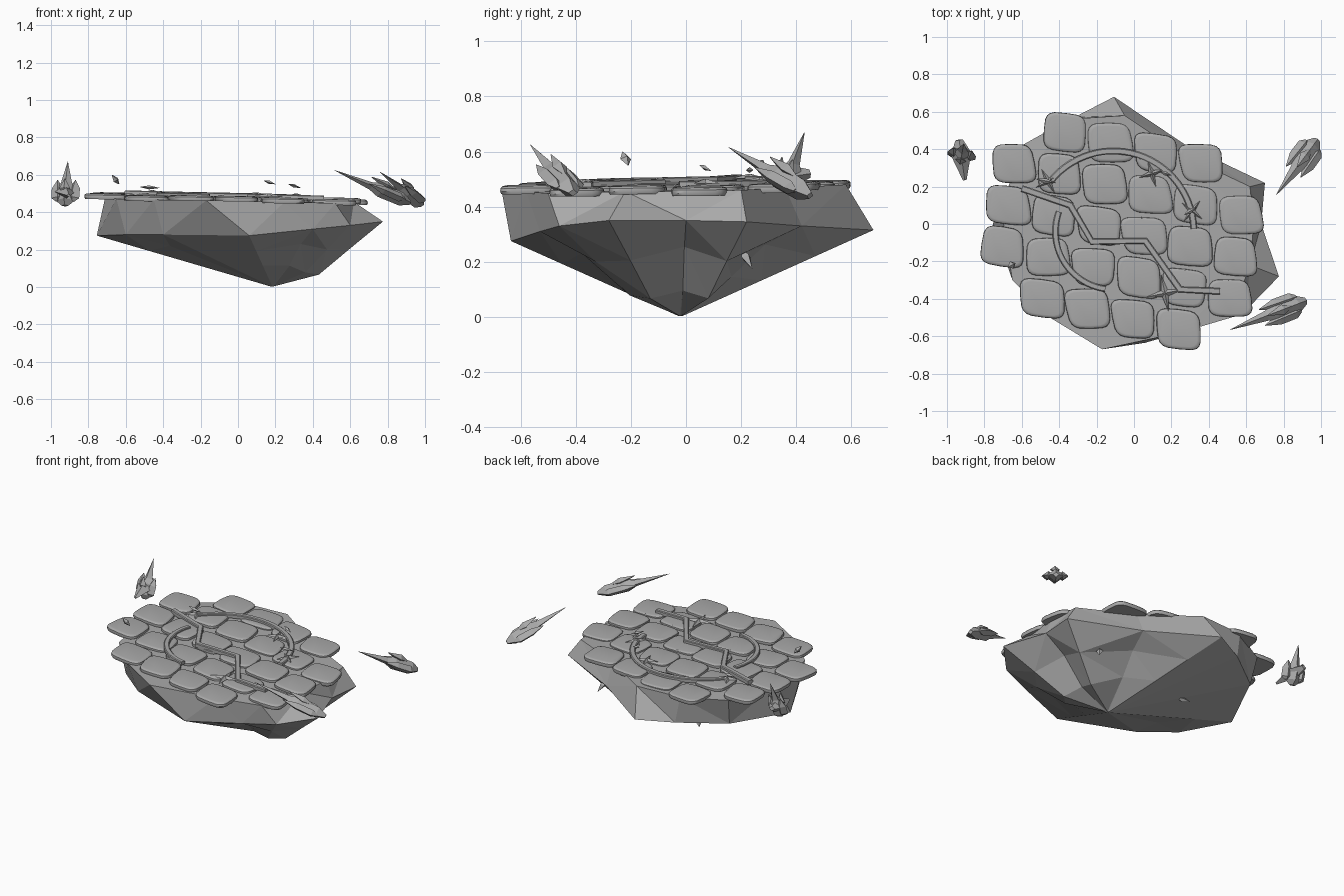
import bpy, bmesh, math, random
from mathutils import Vector

random.seed(4)
if "Cube" in bpy.data.objects:
    bpy.data.objects.remove(bpy.data.objects["Cube"])

stone = bpy.data.materials.new("stone grey")
stone.use_nodes = True
grey = (0.4, 0.4, 0.4, 1)
stone.diffuse_color = grey
stone.node_tree.nodes["Principled BSDF"].inputs["Base Color"].default_value = grey


def finish(name, bm):
    bmesh.ops.recalc_face_normals(bm, faces=bm.faces)
    mesh = bpy.data.meshes.new(name)
    bm.to_mesh(mesh)
    bm.free()
    mesh.materials.append(stone)
    obj = bpy.data.objects.new(name, mesh)
    bpy.context.collection.objects.link(obj)
    return obj


def loft(bm, rings):
    """Skin a stack of equal point rings and cap both ends."""
    loops = [[bm.verts.new(p) for p in ring] for ring in rings]
    n = len(loops[0])
    for a, b in zip(loops, loops[1:]):
        for i in range(n):
            j = (i + 1) % n
            bm.faces.new((a[i], a[j], b[j], b[i]))
    bm.faces.new(loops[0])
    bm.faces.new(loops[-1])


def deck(x, y):
    return 0.486 - 0.022 * x + 0.008 * y


# Floating rock: deck rim, jutting middle rim, then a taper to a low keel
rim = [(.62, -.22, .455), (.64, 0, .455), (.62, .2, .46), (.28, .36, .468), (-.05, .58, .48),
       (-.35, .56, .48), (-.6, .42, .472), (-.71, .08, .48), (-.65, -.3, .472),
       (-.45, -.5, .467), (-.17, -.67, .463), (.25, -.58, .455), (.52, -.5, .448)]
belt = [(.775, -.28, .35), (.68, 0, .35), (.7, .22, .345), (.28, .42, .33), (-.107, .68, .315),
        (-.32, .57, .31), (-.58, .38, .3), (-.755, 0, .275), (-.6, -.3, .28),
        (-.4, -.46, .28), (.06, -.635, .275), (.4, -.53, .31), (.6, -.46, .33)]
apex = Vector((.185, -.02, 0))
valleys = {1: .05, 3: .04, 8: .025, 11: .03}


def keel(t, drop, hollow):
    ring = []
    for i, p in enumerate(belt):
        d = Vector(p) - apex
        q = apex + d * t
        q.z += valleys.get(i, 0) * hollow - drop * max(0, d.normalized().x)
        ring.append(q)
    return ring


bm = bmesh.new()
loft(bm, [rim, belt, keel(.7, .05, 1), keel(.42, .1, .6), keel(.01, 0, 0)])
bmesh.ops.triangulate(bm, faces=bm.faces)
finish("floating_rock", bm)

# Paving slabs: a skewed grid of rounded, chamfered stones
bm = bmesh.new()
for row in range(5):
    columns = range(4) if row in (0, 4) else range(-1, 5)
    for col in columns:
        cx = -.37 + .243 * col - .03 * row
        cy = .49 - .055 * col - .222 * row
        turn = random.uniform(-.16, .02)
        w, h = random.uniform(.112, .121), random.uniform(.1, .108)
        lift = random.uniform(-.005, .005)
        skew, taper = random.uniform(.05, .18), random.uniform(-1, 1)
        outline = []
        for k in range(20):
            a = math.tau * k / 20
            c, s = math.cos(a), math.sin(a)
            x = w * math.copysign(abs(c) ** .5, c)
            y = h * math.copysign(abs(s) ** .5, s)
            x *= 1 + taper * y
            x -= skew * y
            outline.append((x * math.cos(turn) - y * math.sin(turn),
                            x * math.sin(turn) + y * math.cos(turn)))
        rings = []
        for scale, depth in ((.96, -.03), (1, -.02), (.985, -.008), (.93, -.002), (.84, 0)):
            rings.append([(cx + x * scale, cy + y * scale,
                           deck(cx + x * scale, cy + y * scale) + lift + depth)
                          for x, y in outline])
        loft(bm, rings)
slabs = finish("paving_slabs", bm)


# Raised inlays: flat bands swept along paths on the deck
def band(name, path, width, height):
    bm = bmesh.new()
    rings = []
    for i, p in enumerate(path):
        p = Vector(p)
        before = Vector(path[max(i - 1, 0)])
        after = Vector(path[min(i + 1, len(path) - 1)])
        d = (after - before).normalized()
        side = Vector((-d.y, d.x)) * width / 2
        low, high = deck(*p) - .01, deck(*p) + height
        l, r, li, ri = p + side, p - side, p + side * .7, p - side * .7
        rings.append([(l.x, l.y, low), (l.x, l.y, high - .004), (li.x, li.y, high),
                      (ri.x, ri.y, high), (r.x, r.y, high - .004), (r.x, r.y, low)])
    loft(bm, rings)
    return finish(name, bm)


def arc(radius, start, end, n=28):
    angles = [math.radians(start + (end - start) * i / n) for i in range(n + 1)]
    return [(-.11 + radius * math.cos(a), -.04 + radius * math.sin(a)) for a in angles]


band("large_arc", arc(.43, 2, 142), .034, .014)
band("small_arc", arc(.31, 160, 262), .032, .012)
band("zigzag_inlay", [(-.6, .19), (-.34, .1), (-.225, -.095), (.06, -.09),
                      (.245, -.35), (.46, -.36)], .036, .016)

# Four-pointed chips scattered on the inlays
bm = bmesh.new()
for x, y, size, spin in ((-.46, .23, .075, .5), (.095, .27, .075, .3),
                         (.31, .07, .07, .9), (.165, -.37, .1, .2)):
    ring = []
    for k in range(8):
        r = size if k % 2 == 0 else size * .25
        a = spin + math.tau * k / 8
        ring.append(Vector((x + r * math.cos(a), y + r * math.sin(a), deck(x, y) + .004)))
    centre = Vector((x, y, deck(x, y) + .02))
    loft(bm, [ring, [centre + (p - centre) * .1 + Vector((0, 0, .002)) for p in ring]])
finish("star_chips", bm)


# Crystal shards: faceted spindles aimed from tail to tip
def spindle(bm, tail, tip, profile, sides=4, flat=.75):
    tail, axis = Vector(tail), Vector(tip) - Vector(tail)
    turn = axis.to_track_quat('Z', 'Y').to_matrix()
    rings = []
    for t, r in profile:
        ring = []
        for k in range(sides):
            a = math.tau * k / sides
            off = Vector((r * math.cos(a), r * flat * math.sin(a), 0))
            ring.append(tail + axis * t + turn @ off)
        rings.append(ring)
    loft(bm, rings)


def crystal(name, tail, tip, width):
    tail, tip = Vector(tail), Vector(tip)
    axis = tip - tail
    side = axis.cross(Vector((0, 0, 1))).normalized()
    up = side.cross(axis).normalized()
    bm = bmesh.new()
    spindle(bm, tail, tip, ((0, width * .25), (.12, width * .7), (.4, width * .75),
                            (.52, width * .4), (1, .001)))
    # Blocky side blades and a top splinter around the core
    for s in (-1, 1):
        root = tail + axis * .1 + side * s * width * .55
        spindle(bm, root, root + axis * .48 + side * s * width * .1,
                ((0, width * .15), (.15, width * .45), (.6, width * .42), (1, .002)))
    root = tail + axis * .2 + up * width * .45
    spindle(bm, root, root + axis * .35 + up * width * .2,
            ((0, .004), (.4, width * .4), (1, .002)))
    return finish(name, bm)


crystal("back_left_crystal", (.98, .45, .44), (.76, .155, .615), .075)
crystal("front_left_crystal", (.92, -.41, .45), (.515, -.565, .625), .07)
crystal("back_right_crystal", (-.925, .35, .435), (-.91, .43, .67), .075)
bm = bmesh.new()
spindle(bm, (-.935, .45, .52), (-.905, .235, .49), ((0, .02), (.35, .055), (1, .01)))
finish("back_right_splinter", bm)

# Small loose shards above the deck and stuck in the underside
bm = bmesh.new()
for tail, tip, r in (((-.635, -.21, .55), (-.675, -.23, .6), .022),
                     ((-.52, .24, .535), (-.42, .22, .53), .014),
                     ((.14, .28, .568), (.2, .26, .55), .012),
                     ((.27, .05, .55), (.335, .09, .53), .012),
                     ((.43, .2, .25), (.47, .24, .175), .022),
                     ((-.2, .16, .16), (-.25, .22, .13), .02)):
    spindle(bm, tail, tip, ((0, .002), (.45, r), (1, .001)))
finish("loose_shards", bm)

# Soften only the slab chamfers
bpy.context.view_layer.objects.active = slabs
slabs.select_set(True)
bpy.ops.object.shade_smooth_by_angle(angle=math.radians(35))
